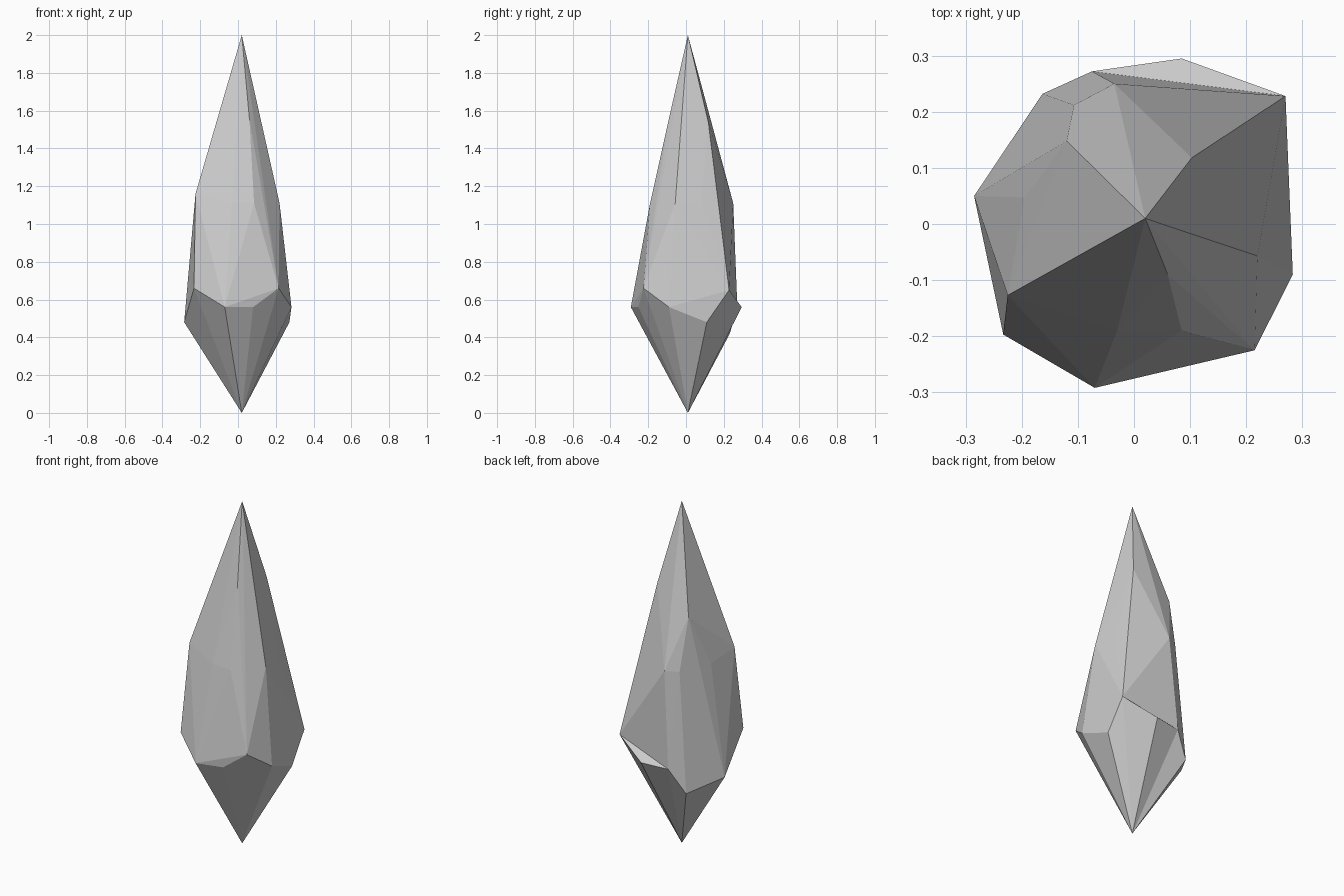
import bpy, bmesh
from mathutils import Vector

if "Cube" in bpy.data.objects:
    bpy.data.objects.remove(bpy.data.objects["Cube"])

# Crystal shard: rings of facet corners between a bottom and a top point
tips = [(0.02, 0.01, 0), (0.02, 0.01, 2)]
girdle = [(0.27, 0.228, 0.65), (0.272, 0.11, 0.48), (0.283, -0.09, 0.56),
          (0.215, -0.225, 0.66), (0.08, -0.252, 0.56), (-0.07, -0.292, 0.56),
          (-0.233, -0.197, 0.66), (-0.285, 0.05, 0.48), (-0.163, 0.232, 0.42),
          (-0.075, 0.272, 0.555)]
shoulder = [(0.2, 0.08, 1.11), (0.22, -0.057, 1.11), (0.085, -0.19, 1.11),
            (-0.03, -0.19, 1.11), (-0.225, -0.127, 1.16), (-0.195, 0.047, 1.12),
            (-0.107, 0.212, 1.11), (-0.035, 0.25, 1.11)]
upper = [(0.06, -0.09, 1.56), (0.103, 0.118, 1.54), (-0.12, 0.148, 1.41),
         (-0.005, 0.11, 1.56), (-0.085, 0.045, 1.56)]

bm = bmesh.new()
for p in tips + girdle + shoulder + upper:
    bm.verts.new(p)
res = bmesh.ops.convex_hull(bm, input=bm.verts[:])
loose = [v for v in bm.verts if not v.link_faces]
bmesh.ops.delete(bm, geom=loose, context='VERTS')

# Small ledge at the back: pull out the lower back facet
corners = [Vector(p) for p in (tips[0], girdle[0], girdle[-1])]
ledge = [f for f in bm.faces
         if all(min((v.co - c).length for c in corners) < 1e-4 for v in f.verts)]
if ledge:
    poked = bmesh.ops.poke(bm, faces=ledge)
    poked['verts'][0].co = (0.085, 0.295, 0.56)

bmesh.ops.recalc_face_normals(bm, faces=bm.faces[:])
mesh = bpy.data.meshes.new("crystal_shard")
bm.to_mesh(mesh)
bm.free()
bpy.context.collection.objects.link(bpy.data.objects.new("crystal_shard", mesh))
